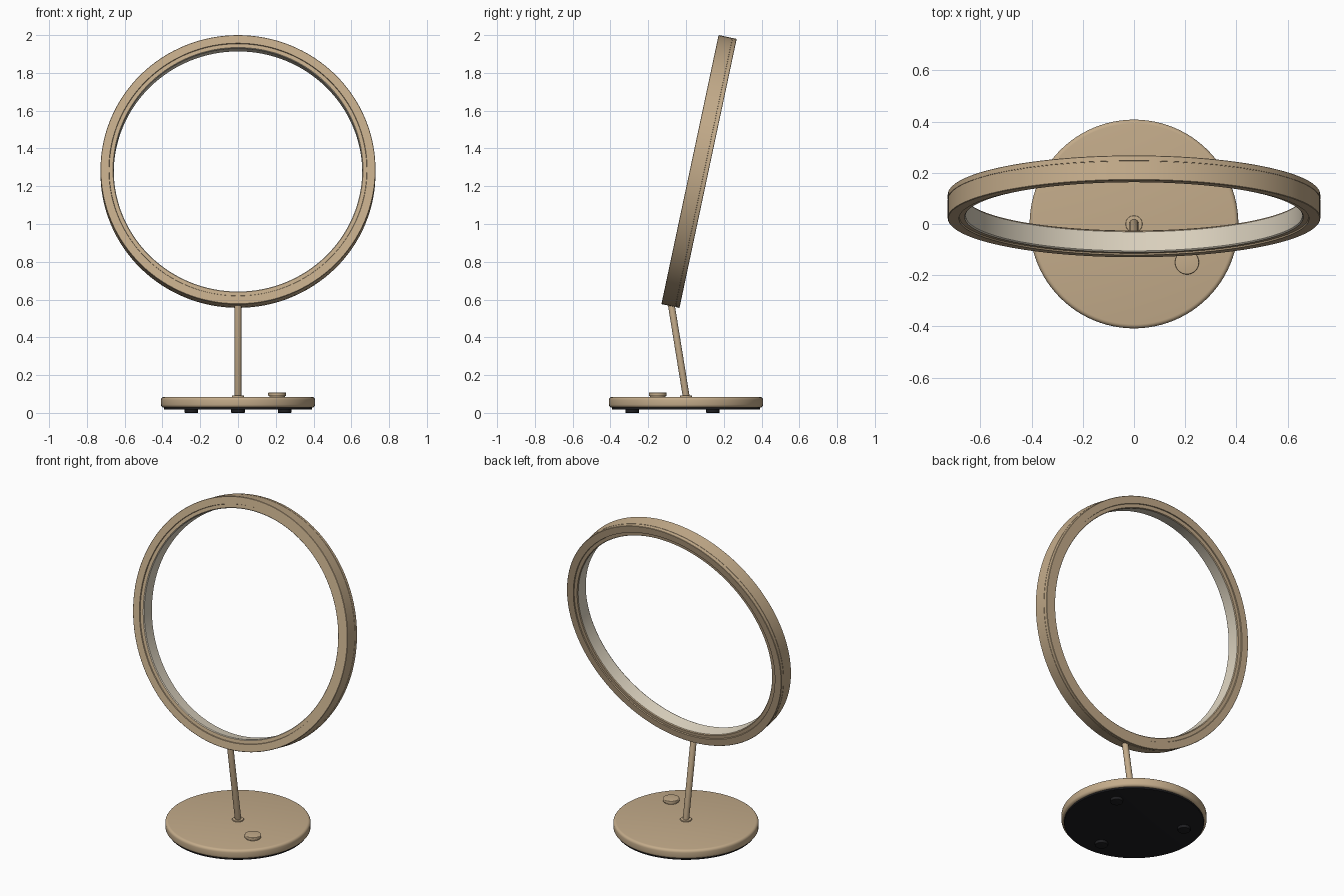
import bpy, bmesh, math
from mathutils import Vector

if "Cube" in bpy.data.objects:
    bpy.data.objects.remove(bpy.data.objects["Cube"])


def material(name, rgb):
    m = bpy.data.materials.new(name)
    m.diffuse_color = (*rgb, 1)
    m.use_nodes = True
    m.node_tree.nodes["Principled BSDF"].inputs["Base Color"].default_value = m.diffuse_color
    return m


TAN = material("warm tan", (0.55, 0.41, 0.255))
CREAM = material("cream diffuser", (0.74, 0.67, 0.54))
BLACK = material("soft black", (0.013, 0.013, 0.015))


def lathe(name, profile, mats, steps=64, closed=False, band=None):
    """Spin (radius, height) points around z; `band` segments get the second material."""
    bm = bmesh.new()
    rows = []
    for r, z in profile:
        if r == 0:
            rows.append([bm.verts.new((0, 0, z))] * steps)
        else:
            rows.append([bm.verts.new((r * math.cos(2 * math.pi * i / steps),
                                       r * math.sin(2 * math.pi * i / steps), z))
                         for i in range(steps)])
    n = len(rows)
    for k in range(n if closed else n - 1):
        a, b = rows[k], rows[(k + 1) % n]
        for i in range(steps):
            j = (i + 1) % steps
            face = bm.faces.new(dict.fromkeys((a[i], a[j], b[j], b[i])))
            face.material_index = 1 if band and k in band else 0
    bmesh.ops.recalc_face_normals(bm, faces=bm.faces)
    mesh = bpy.data.meshes.new(name)
    bm.to_mesh(mesh)
    bm.free()
    for m in mats:
        mesh.materials.append(m)
    ob = bpy.data.objects.new(name, mesh)
    bpy.context.collection.objects.link(ob)
    bpy.ops.object.select_all(action='DESELECT')
    ob.select_set(True)
    bpy.context.view_layer.objects.active = ob
    bpy.ops.object.shade_smooth_by_angle(angle=math.radians(35))
    return ob


def disc(name, radius, z0, z1, bevel, mat, steps=64):
    """Solid disc with rounded rims."""
    arc = [(radius - bevel + bevel * math.cos(t), bevel * math.sin(t))
           for t in (math.pi / 2 * i / 4 for i in range(5))]
    profile = [(0, z0)] + [(r, z0 + bevel - h) for r, h in reversed(arc)]
    profile += [(r, z1 - bevel + h) for r, h in arc] + [(0, z1)]
    return lathe(name, profile, [mat], steps)


# Base plate, underside cover and three feet
disc("base_plate", 0.408, 0.028, 0.085, 0.016, TAN, 96)
disc("underside_cover", 0.393, 0.018, 0.04, 0.003, BLACK, 96)
for i, deg in enumerate((-90, 30, 150)):
    foot = disc(f"foot_{i + 1}", 0.036, 0.0, 0.025, 0.003, BLACK, 32)
    a = math.radians(deg)
    foot.location = (0.285 * math.cos(a), 0.285 * math.sin(a), 0)

# Control knob on a narrow neck
neck = disc("knob_neck", 0.041, 0.08, 0.092, 0.001, TAN, 48)
knob = disc("knob", 0.047, 0.089, 0.108, 0.004, TAN, 48)
neck.location = knob.location = (0.207, -0.15, 0)

# Leaning stem and its collar
disc("stem_collar", 0.033, 0.08, 0.092, 0.003, TAN, 48)
foot_pt, top_pt = Vector((0, 0.002, 0.08)), Vector((0, -0.079, 0.58))
axis = top_pt - foot_pt
stem = disc("stem", 0.018, 0, axis.length, 0.001, TAN, 32)
stem.location = foot_pt
stem.rotation_euler = axis.to_track_quat('Z', 'Y').to_euler()

# Tilted ring: stepped frame, fine seam near the back, cream inner band
half = 0.049
ring_profile = [
    (0.726, half), (0.728, half - 0.002),
    (0.728, -0.025), (0.7265, -0.0255), (0.7265, -0.0275), (0.728, -0.028),
    (0.728, -half + 0.002), (0.726, -half),
    (0.684, -half), (0.682, -half + 0.006), (0.662, -half + 0.006), (0.658, -half + 0.011),
    (0.658, half - 0.011), (0.662, half - 0.006), (0.682, half - 0.006), (0.684, half),
]
ring = lathe("light_ring", ring_profile, [TAN, CREAM], 128, closed=True, band={11, 12})
ring.location = (0, 0.069, 1.278)
ring.rotation_euler = (math.radians(78), 0, 0)
